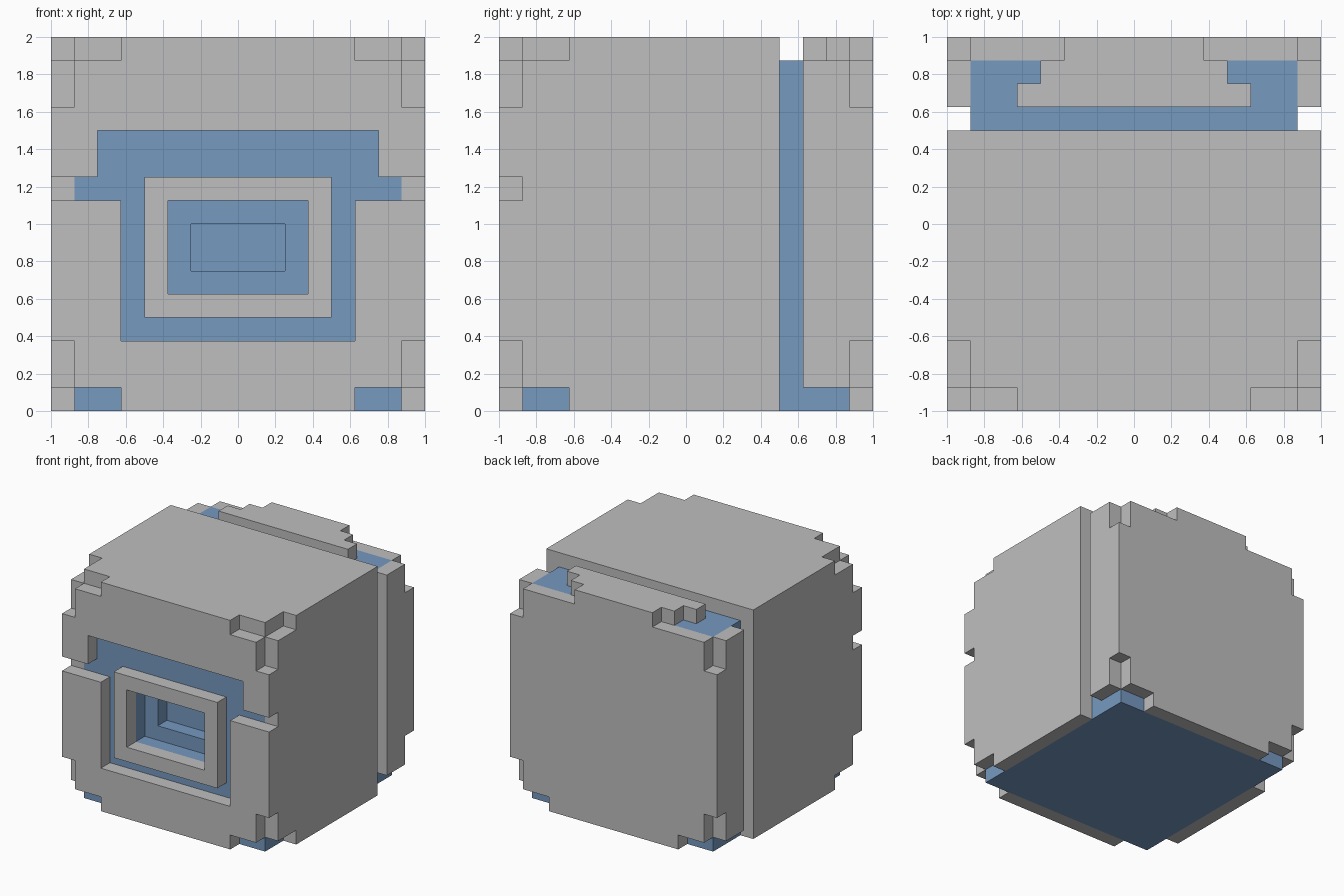
import bpy
import bmesh
from mathutils import Vector

cube = bpy.data.objects.get("Cube")
if cube:
    bpy.data.objects.remove(cube, do_unlink=True)

U = 0.125  # one grid cell; the model is 16 cells wide, deep and tall


def material(name, rgb):
    mat = bpy.data.materials.new(name)
    mat.use_nodes = True
    mat.diffuse_color = (*rgb, 1)
    mat.node_tree.nodes["Principled BSDF"].inputs["Base Color"].default_value = (*rgb, 1)
    return mat


GREY = material("light_grey", (0.52, 0.52, 0.52))
BLUE = material("steel_blue", (0.18, 0.32, 0.53))


def plate(name, outline, axis, start, end, mat):
    """Extrude a 2D outline (in cells) along an axis from start to end."""
    def place(a, b, d):
        p = {"x": (d, a, b), "y": (a, d, b), "z": (a, b, d)}[axis]
        return Vector(((p[0] - 8) * U, (p[1] - 8) * U, p[2] * U))

    bm = bmesh.new()
    face = bm.faces.new([bm.verts.new(place(a, b, start)) for a, b in outline])
    ext = bmesh.ops.extrude_face_region(bm, geom=[face])
    verts = [g for g in ext["geom"] if isinstance(g, bmesh.types.BMVert)]
    bmesh.ops.translate(bm, verts=verts, vec=place(0, 0, end) - place(0, 0, start))
    bmesh.ops.recalc_face_normals(bm, faces=bm.faces[:])
    mesh = bpy.data.meshes.new(name)
    bm.to_mesh(mesh)
    bm.free()
    mesh.materials.append(mat)
    obj = bpy.data.objects.new(name, mesh)
    bpy.context.collection.objects.link(obj)
    return obj


def rect(a0, b0, a1, b1):
    return [(a0, b0), (a1, b0), (a1, b1), (a0, b1)]


def mirrored(half):
    """Complete a right-hand half outline across the centre line."""
    return half + [(16 - a, b) for a, b in reversed(half)]


def cut(obj, outline, depth):
    """Cut a rectangular pocket into the front, down to the given depth."""
    cutter = plate("cutter", outline, "y", -1, depth, obj.data.materials[0])
    cutter.hide_render = True
    mod = obj.modifiers.new("pocket", "BOOLEAN")
    mod.operation = "DIFFERENCE"
    mod.solver = "EXACT"
    mod.object = cutter
    bpy.context.view_layer.objects.active = obj
    bpy.ops.object.modifier_apply(modifier=mod.name)
    bpy.data.objects.remove(cutter, do_unlink=True)


# Inner core with a stepped recess behind the front frame
core = plate("inner_core", rect(1, 0, 15, 15), "y", 1, 15, BLUE)
cut(core, rect(5, 5, 11, 9), 2)
cut(core, rect(6, 6, 10, 8), 3)

# Front shell: lower U-shaped panel and upper panel with stepped corners
lower_corner = [(13, 0), (13, 1), (15, 1), (15, 3), (16, 3)]
upper_corner = [(16, 13), (15, 13), (15, 15), (13, 15), (13, 16)]
plate("front_lower_panel", mirrored(lower_corner + [(16, 9), (13, 9), (13, 3)]),
      "y", 0, 1, GREY)
plate("front_upper_panel", mirrored([(14, 12), (14, 10), (16, 10)] + upper_corner),
      "y", 0, 1, GREY)

# Raised window frame
frame = plate("front_frame", rect(4, 4, 12, 10), "y", 0, 1, GREY)
cut(frame, rect(5, 5, 11, 9), 2)

# Back shell
plate("back_panel", mirrored(lower_corner + [(16, 13), (15, 13), (15, 15), (11, 15), (11, 16)]),
      "y", 15, 16, GREY)

# Side shells, split by the groove near the back
side_outline = [(1, 1), (3, 1), (3, 0), (12, 0), (12, 16), (3, 16), (3, 15), (1, 15)]
for side, x in (("left", 15), ("right", 0)):
    plate(side + "_side_panel", side_outline, "x", x, x + 1, GREY)
    plate(side + "_rear_side_panel", rect(13, 1, 15, 15), "x", x, x + 1, GREY)

# Top shell, with a stepped strip behind the groove
plate("top_panel", rect(1, 1, 15, 12), "z", 15, 16, GREY)
plate("top_rear_strip", mirrored([(13, 13), (13, 14), (12, 14), (12, 15)]), "z", 15, 16, GREY)
